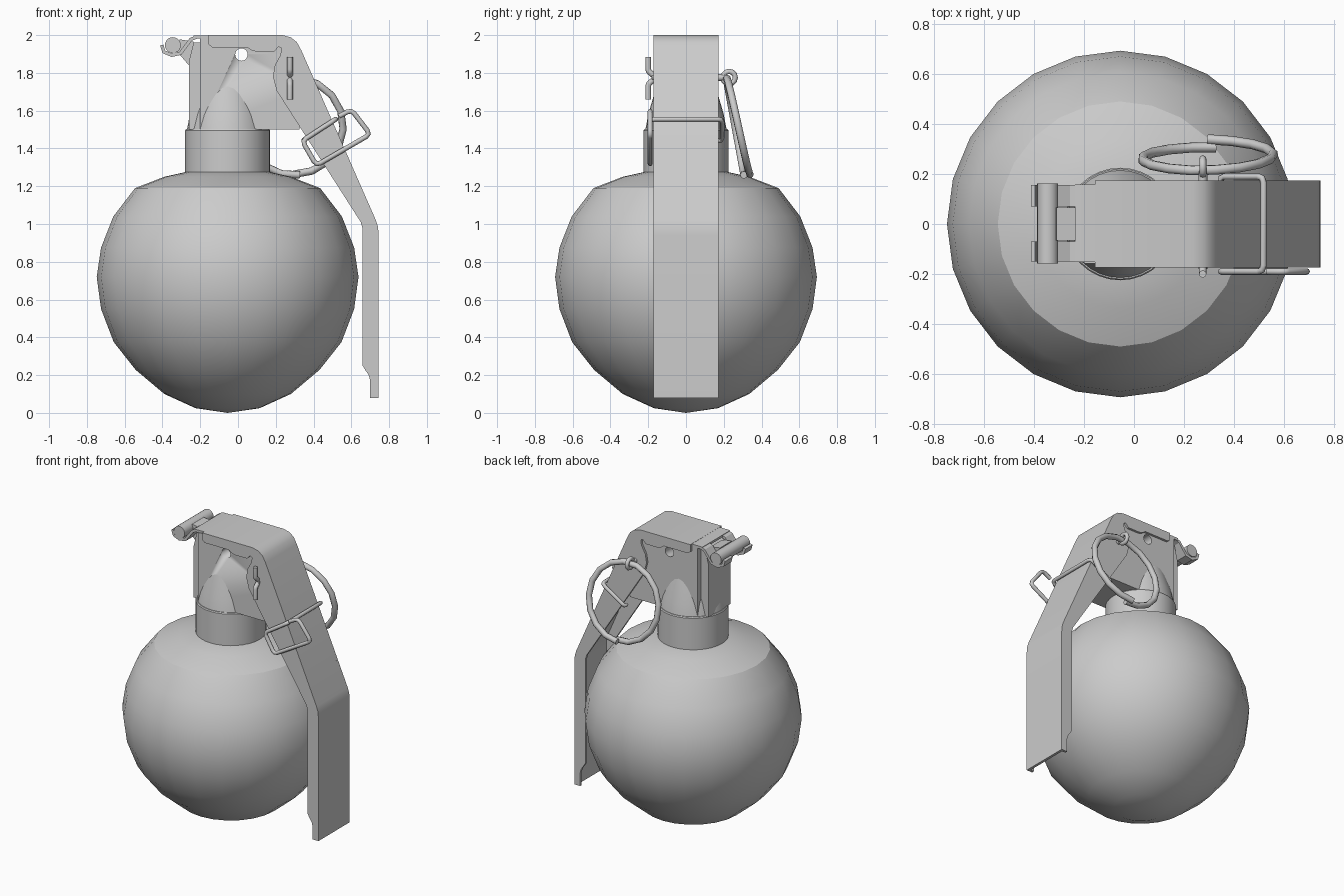
import bpy, bmesh, math
from mathutils import Vector

if "Cube" in bpy.data.objects:
    bpy.data.objects.remove(bpy.data.objects["Cube"])

CX = -0.055  # axis of the round body


def finish(name, bm, angle=30):
    bmesh.ops.recalc_face_normals(bm, faces=bm.faces)
    me = bpy.data.meshes.new(name)
    bm.to_mesh(me)
    bm.free()
    ob = bpy.data.objects.new(name, me)
    bpy.context.collection.objects.link(ob)
    smooth(ob, angle)
    return ob


def smooth(ob, angle):
    bpy.ops.object.select_all(action='DESELECT')
    ob.select_set(True)
    bpy.context.view_layer.objects.active = ob
    bpy.ops.object.shade_smooth_by_angle(angle=math.radians(angle))


def lathe(name, profile, steps):
    bm = bmesh.new()
    vs = [bm.verts.new((CX + r, 0, z)) for r, z in profile]
    es = [bm.edges.new(p) for p in zip(vs, vs[1:])]
    bmesh.ops.spin(bm, geom=vs + es, cent=(CX, 0, 0), axis=(0, 0, 1),
                   angle=math.tau, steps=steps)
    bmesh.ops.remove_doubles(bm, verts=bm.verts, dist=1e-4)
    return finish(name, bm)


def prism(name, pts, y0, y1):
    """Side profile in x-z, extruded along y."""
    bm = bmesh.new()
    f = bm.faces.new([bm.verts.new((x, y0, z)) for x, z in pts])
    ext = bmesh.ops.extrude_face_region(bm, geom=[f])['geom']
    bmesh.ops.translate(bm, vec=(0, y1 - y0, 0),
                        verts=[v for v in ext if isinstance(v, bmesh.types.BMVert)])
    return finish(name, bm)


def ribbon(name, pts, y0, y1, th):
    """Bent sheet: profile line thickened to its right-hand side."""
    p = [Vector(q) for q in pts]
    inner = []
    for i, q in enumerate(p):
        a = (q - p[i - 1]).normalized() if i else None
        b = (p[i + 1] - q).normalized() if i + 1 < len(p) else None
        t = ((a or b) + (b or a)).normalized()
        k = th / max(0.5, t.dot(a or b))
        inner.append(q + Vector((t.y, -t.x)) * k)
    return prism(name, p + inner[::-1], y0, y1)


def cylinder_y(name, x, z, r, y0, y1, n=20):
    return prism(name, [(x + r * math.cos(math.tau * i / n), z + r * math.sin(math.tau * i / n))
                        for i in range(n)], y0, y1)


def tube(name, pts, r, corner=0.0, closed=False):
    p = [Vector(q) for q in pts]
    if corner:
        out = [p[0]]
        for a, q, b in zip(p, p[1:], p[2:]):
            s, e = q + (a - q).normalized() * corner, q + (b - q).normalized() * corner
            out += [s, (s + e) / 4 + q / 2, e]
        p = out + [p[-1]]
    cu = bpy.data.curves.new(name, 'CURVE')
    cu.dimensions = '3D'
    cu.bevel_depth, cu.bevel_resolution, cu.use_fill_caps = r, 2, True
    sp = cu.splines.new('POLY')
    sp.points.add(len(p) - 1)
    for s, q in zip(sp.points, p):
        s.co = (*q, 1)
    sp.use_cyclic_u = closed
    ob = bpy.data.objects.new(name, cu)
    bpy.context.collection.objects.link(ob)
    bpy.ops.object.select_all(action='DESELECT')
    ob.select_set(True)
    bpy.context.view_layer.objects.active = ob
    bpy.ops.object.convert(target='MESH')
    smooth(bpy.context.object, 60)


# round body, neck collar and tapered shoulder
lathe("body", [(0, 0), (0.17, 0.025), (0.335, 0.1), (0.487, 0.228), (0.603, 0.375),
               (0.67, 0.55), (0.693, 0.72), (0.67, 0.875), (0.605, 1.04), (0.49, 1.19),
               (0.335, 1.25), (0.2, 1.28), (0, 1.285)], 24)
lathe("neck", [(0, 1.2), (0.225, 1.2), (0.225, 1.495), (0.22, 1.502), (0, 1.502)], 32)
lathe("shoulder_cone", [(0.215, 1.5), (0.2, 1.58), (0.145, 1.77), (0, 1.77)], 32)

# fuse housing with a cross hole, and its narrower rear rib
housing = prism("housing", [(-0.2, 1.5), (0.325, 1.5), (0.36, 1.72), (0.29, 1.9), (0.25, 1.985),
                            (-0.2, 1.985)], -0.157, 0.157)
cutter = cylinder_y("hole_cutter", 0.018, 1.897, 0.033, -0.4, 0.4)
cutter.hide_render = True
cutter.display_type = 'WIRE'
mod = housing.modifiers.new("hole", 'BOOLEAN')
mod.object, mod.operation, mod.solver = cutter, 'DIFFERENCE', 'EXACT'
prism("rear_rib", [(-0.26, 1.5), (-0.19, 1.5), (-0.19, 1.96), (-0.235, 1.96), (-0.26, 1.86)],
      -0.12, 0.12)

# hinge: roller, central arm and the lever's two hooks
cylinder_y("hinge_roller", -0.345, 1.947, 0.042, -0.157, 0.162)
prism("hinge_arm", [(-0.26, 1.84), (-0.2, 1.84), (-0.235, 1.965), (-0.31, 1.978), (-0.32, 1.91)],
      -0.065, 0.065)
HOOK = [(-0.395, 1.95), (-0.385, 1.918), (-0.35, 1.903), (-0.31, 1.912), (-0.285, 1.945),
        (-0.255, 1.985), (-0.22, 1.999)]
for side, y0, y1 in (("front", -0.15, -0.07), ("back", 0.07, 0.155)):
    ribbon(side + "_hinge_hook", HOOK, y0, y1, 0.018)
ribbon("lever_root", [(-0.235, 1.997), (-0.22, 1.999), (-0.14, 1.999)], -0.152, 0.157, 0.018)

# lever: bent cover plate with a flange down each side
OUTER = [(-0.155, 2.0), (0.235, 2.0), (0.28, 1.988), (0.312, 1.962), (0.335, 1.92),
         (0.73, 1.02), (0.741, 0.985), (0.745, 0.94), (0.745, 0.08)]
INNER = [(-0.155, 1.95), (-0.137, 1.935), (0.05, 1.935), (0.075, 1.918), (0.1, 1.912),
         (0.19, 1.912), (0.215, 1.938), (0.23, 1.93), (0.225, 1.895), (0.195, 1.84),
         (0.185, 1.78), (0.205, 1.705), (0.65, 1.01), (0.66, 0.975), (0.66, 0.25),
         (0.675, 0.225), (0.692, 0.2), (0.7, 0.17), (0.7, 0.08)]
ribbon("lever_plate", OUTER, -0.171, 0.171, 0.018)
for side, y0, y1 in (("front", -0.173, -0.155), ("back", 0.155, 0.173)):
    prism(side + "_lever_flange", OUTER + INNER[::-1], y0, y1)

# safety pin with two bent legs and an eye
PX, PZ = 0.275, 1.775
tube("pin_rod", [(PX, -0.18, PZ), (PX, 0.215, PZ)], 0.018)
for end, z in (("upper", 1.885), ("lower", 1.66)):
    s = 1 if z > PZ else -1
    tube(end + "_pin_leg", [(PX, -0.165, PZ + s * 0.006), (PX, -0.2, PZ + s * 0.035),
                            (PX, -0.2, z)], 0.015, 0.01)
tube("pin_eye", [(PX, 0.228 + 0.033 * math.cos(a * math.pi / 6),
                  PZ + 0.033 * math.sin(a * math.pi / 6)) for a in range(12)], 0.014, closed=True)

# pull ring: one slightly spiralling turn with its ends side by side
ring = []
for i in range(18):
    a = -math.pi / 2 + math.tau * i / 17 * 1.02
    off = 0.032 * max(0, 1 - i / 9)
    ring.append(Vector((0.295, 0.26, 1.515)) + 0.262 * (math.cos(a) * Vector((1, 0, 0))
                + math.sin(a) * Vector((0, -0.18, 0.983))) + off * Vector((0, 0.983, 0.18)))
tube("pull_ring", ring, 0.02)

# wire clip wrapped over the lever, with a loop on the front side
Y = 0.19
tube("safety_clip", [(0.35, 0.16, 1.44), (0.34, Y, 1.44), (0.518, Y, 1.555), (0.518, -Y, 1.555),
                     (0.34, -Y, 1.44), (0.415, -Y, 1.31), (0.7, -Y, 1.475), (0.6, -Y, 1.605),
                     (0.535, -Y, 1.57)], 0.013, 0.025)
